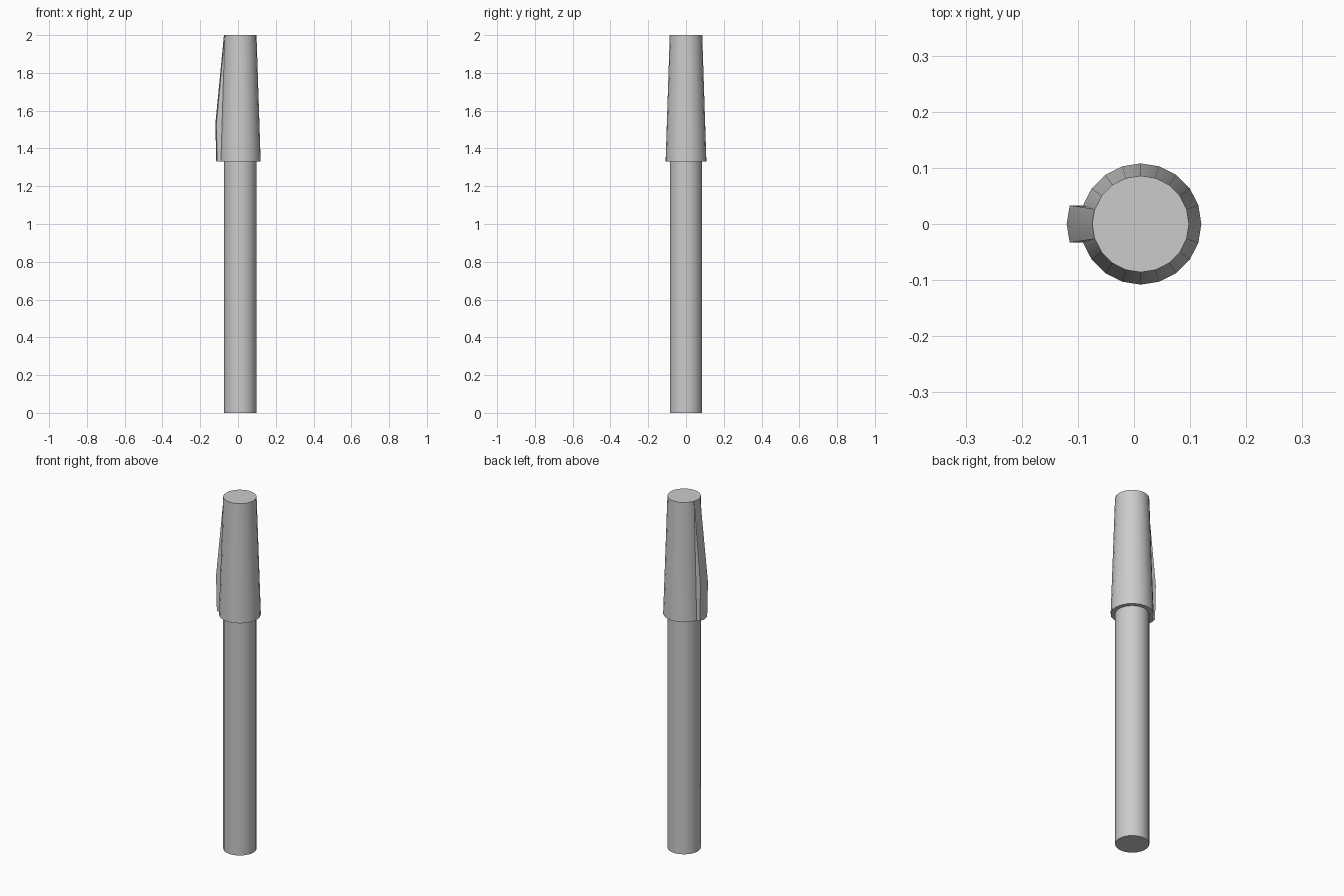
import bpy, bmesh, math

if "Cube" in bpy.data.objects:
    bpy.data.objects.remove(bpy.data.objects["Cube"])

SIDES = 20
AXIS_X = 0.012
STEP = 2 * math.pi / SIDES


def finish(name, bm):
    bmesh.ops.recalc_face_normals(bm, faces=bm.faces[:])
    mesh = bpy.data.meshes.new(name)
    bm.to_mesh(mesh)
    bm.free()
    ob = bpy.data.objects.new(name, mesh)
    bpy.context.collection.objects.link(ob)
    bpy.ops.object.select_all(action='DESELECT')
    ob.select_set(True)
    bpy.context.view_layer.objects.active = ob
    bpy.ops.object.shade_smooth_by_angle(angle=math.radians(30))
    return ob


def bridge(bm, a, b):
    n = len(a)
    for i in range(n):
        j = (i + 1) % n
        bm.faces.new((a[i], a[j], b[j], b[i]))


def lathe(name, profile, cap_start=False, cap_end=False):
    """Revolve (radius, z) points around the pen axis."""
    bm = bmesh.new()
    rings = [[bm.verts.new((AXIS_X + r * math.cos(i * STEP), r * math.sin(i * STEP), z))
              for i in range(SIDES)] for r, z in profile]
    for a, b in zip(rings, rings[1:]):
        bridge(bm, a, b)
    if cap_start:
        bm.faces.new(rings[0])
    if cap_end:
        bm.faces.new(rings[-1])
    return finish(name, bm)


R_BODY, R_TOP, R_RIM = 0.086, 0.086, 0.108
Z_RIM, Z_TOP = 1.33, 2.0


def cap_radius(z):
    return R_RIM + (R_TOP - R_RIM) * (z - Z_RIM) / (Z_TOP - Z_RIM)


# Barrel
lathe("barrel", [(R_BODY, 0), (R_BODY, Z_RIM)], cap_start=True)

# Tapered cap with a flat rim underneath
lathe("cap", [(R_BODY, Z_RIM), (R_RIM, Z_RIM), (R_TOP, Z_TOP)], cap_end=True)

# Pocket clip: two cap facets pushed outwards, widest low down
bm = bmesh.new()
sections = []
for z, push in ((Z_RIM, 0.019), (1.53, 0.0305), (Z_TOP, 0.0005)):
    r = cap_radius(z)
    r_out = R_RIM if z < 1.6 else r
    x_shift = push - (r_out - r)
    angles = [math.pi + k * STEP for k in (-1, 0, 1)]
    inner = [bm.verts.new((AXIS_X + r * math.cos(a), r * math.sin(a), z))
             for a in angles]
    outer = [bm.verts.new((AXIS_X + r_out * math.cos(a) - x_shift, r_out * math.sin(a), z))
             for a in reversed(angles)]
    sections.append(inner + outer)
for a, b in zip(sections, sections[1:]):
    bridge(bm, a, b)
bm.faces.new(sections[0])
bm.faces.new(sections[-1])
# Remove the hidden faces lying on the cap
hidden = [f for f in bm.faces if sum(v in s[:3] for v in f.verts for s in sections) == 4 and len(f.verts) == 4
          and all(any(v in s[:3] for s in sections) for v in f.verts)]
bmesh.ops.delete(bm, geom=hidden, context='FACES_ONLY')
finish("clip", bm)
